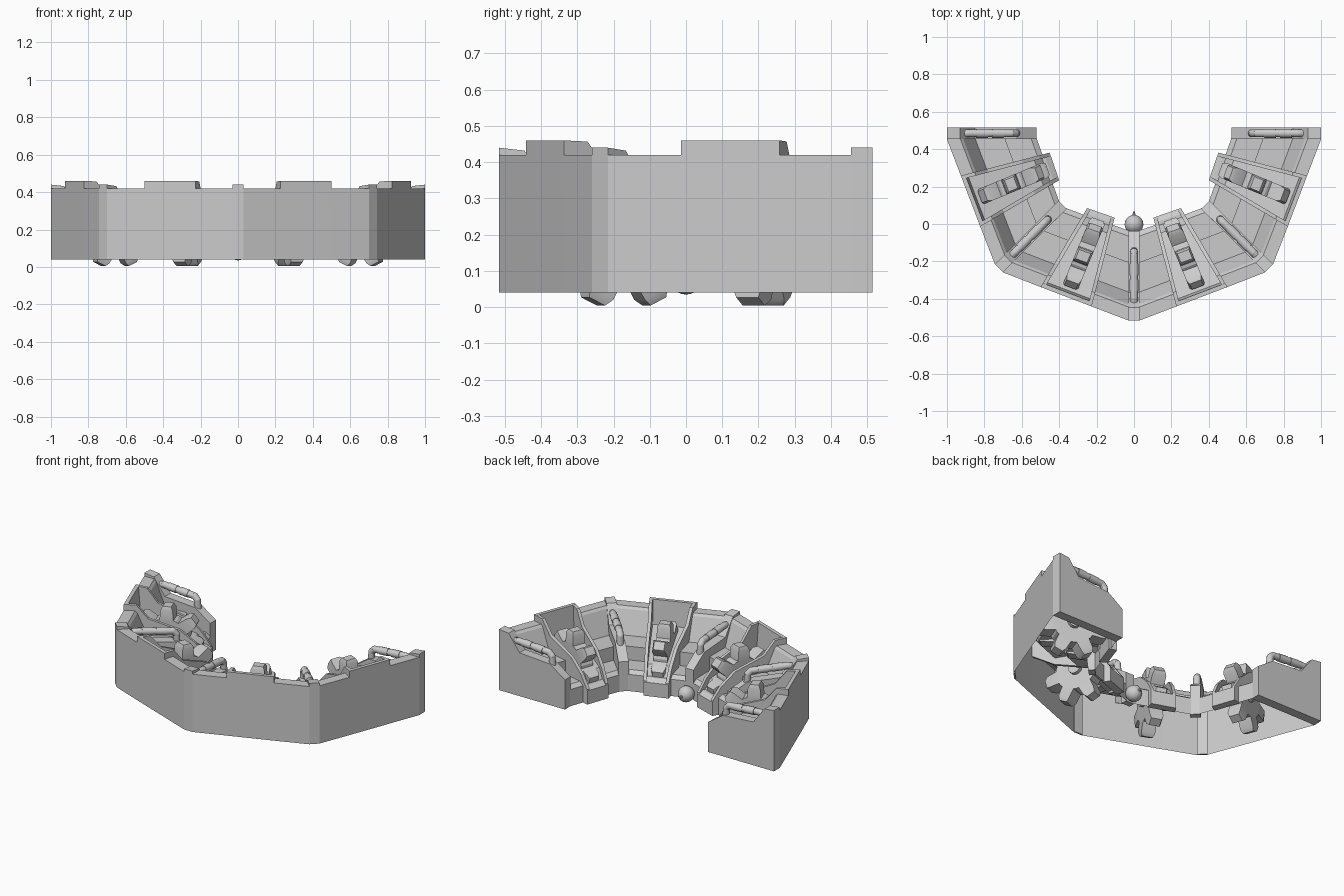
import bpy, bmesh, math
from mathutils import Matrix, Vector

if "Cube" in bpy.data.objects:
    bpy.data.objects.remove(bpy.data.objects["Cube"])

TAN = math.tan(math.radians(22.5))
A = math.cos(math.radians(22.5))          # apothem factor of the octagon
WALL = 0.9354                             # distance of the flat outer walls
CENTRE = Vector((0, 0.485, 0))


def frame(deg):
    # local -y points outwards from the centre of the half octagon
    return Matrix.Translation(CENTRE) @ Matrix.Rotation(math.radians(deg), 4, 'Z')


def finish(name, bm, deg, smooth=None):
    bmesh.ops.recalc_face_normals(bm, faces=bm.faces[:])
    bm.transform(frame(deg))
    # the two 45 degree corners stand out slightly further than the others
    for v in bm.verts:
        d = v.co - CENTRE
        d.z = 0
        ang = abs(math.degrees(math.atan2(d.x, -d.y)))
        v.co += d.normalized() * 0.022 * max(0, 1 - abs(ang - 45) / 45)
    me = bpy.data.meshes.new(name)
    bm.to_mesh(me)
    bm.free()
    ob = bpy.data.objects.new(name, me)
    bpy.context.collection.objects.link(ob)
    if smooth:
        bpy.ops.object.select_all(action='DESELECT')
        ob.select_set(True)
        bpy.context.view_layer.objects.active = ob
        bpy.ops.object.shade_smooth_by_angle(angle=math.radians(smooth))
    return ob


def sweep(name, pts, u0, u1, deg, closed=True):
    # radial (distance, height) profile stretched between two side curves
    bm = bmesh.new()
    a = [bm.verts.new((u0(v), -v, z)) for v, z in pts]
    b = [bm.verts.new((u1(v), -v, z)) for v, z in pts]
    n = len(pts)
    for i in range(n if closed else n - 1):
        j = (i + 1) % n
        bm.faces.new((a[i], a[j], b[j], b[i]))
    if closed:
        bm.faces.new(a)
        bm.faces.new(b[::-1])
    return finish(name, bm, deg)


def cylinder(bm, p, q, r, n=12):
    d = Vector(q) - Vector(p)
    m = Matrix.Translation((Vector(p) + Vector(q)) / 2) @ d.to_track_quat('Z', 'Y').to_matrix().to_4x4()
    bmesh.ops.create_cone(bm, cap_ends=True, segments=n, radius1=r, radius2=r,
                          depth=d.length, matrix=m)


def edge(v):
    # half width of the gear trough
    return 0.144 + (v - WALL) * 0.14


def gear(deg):
    bm = bmesh.new()
    vc, zc, w = 0.70, 0.206, 0.042
    cylinder(bm, (-w, -vc, zc), (w, -vc, zc), 0.135, 14)
    cylinder(bm, (-0.065, -vc, zc), (0.065, -vc, zc), 0.04, 12)
    # seven tapered teeth, one pointing straight up
    for k in range(7):
        t = math.pi / 2 + math.tau * k / 7
        rad, tan = Vector((0, math.cos(t), math.sin(t))), Vector((0, -math.sin(t), math.cos(t)))
        rows = []
        for r, h, x in ((0.11, 0.043, w), (0.188, 0.038, w), (0.211, 0.026, w - 0.01)):
            rows.append([bm.verts.new(Vector((sx * x, -vc, zc)) + rad * r + tan * (st * h))
                         for sx, st in ((-1, -1), (1, -1), (1, 1), (-1, 1))])
        for lo, hi in zip(rows, rows[1:]):
            for i in range(4):
                bm.faces.new((lo[i], lo[(i + 1) % 4], hi[(i + 1) % 4], hi[i]))
        bm.faces.new(rows[0][::-1])
        bm.faces.new(rows[-1])
    finish("gear", bm, deg, 25)


def rail(deg):
    bm = bmesh.new()
    path = [(0.92, 0.375), (0.88, 0.385), (0.655, 0.37), (0.635, 0.35), (0.63, 0.29)]
    path = [(0, -v, z) for v, z in path]
    for p, q in zip(path, path[1:]):
        cylinder(bm, p, q, 0.021)
    for p in path[1:-1]:
        bmesh.ops.create_uvsphere(bm, u_segments=12, v_segments=8, radius=0.021,
                                  matrix=Matrix.Translation(p))
    # sleeves on the handrail
    for t in (0.3, 0.68):
        p, q = Vector(path[1]), Vector(path[2])
        cylinder(bm, p.lerp(q, t - 0.14), p.lerp(q, t + 0.14), 0.024)
    finish("handrail", bm, deg, 40)


# stepped bays between posts and troughs
steps = [(WALL, .04), (WALL, .42), (.94 * A, .42), (.925 * A, .405), (.86 * A, .26), (.70 * A, .26),
         (.70 * A, .17), (.56 * A, .17), (.53 * A, .15), (.53 * A, .04)]
# trough side walls, outer wall running into the floor, and inner block
side = [(WALL, .30), (WALL, .46), (.86, .457), (.79, .37), (.60, .30), (.51, .22), (.455, .14),
        (.455, .04), (.48, .04), (.51, .14), (.80, .22)]
pan = [(WALL, .04), (WALL, .46), (.912, .46), (.90, .30), (.54, .21), (.47, .11)]
block = [(.50, .04), (.50, .15), (.48, .15), (.45, .13), (.45, .04)]

for deg in (-67.5, -22.5, 22.5, 67.5):
    for s in (-1, 1):
        sweep("stepped_bay", steps, lambda v: s * edge(v), lambda v: s * min(v * TAN, 0.355), deg, False)
        sweep("trough_side", side, lambda v: s * edge(v), lambda v: s * (edge(v) - 0.02), deg)
    sweep("trough_wall_and_floor", pan, lambda v: -edge(v), edge, deg, False)
    sweep("trough_inner_block", block, lambda v: -edge(v), edge, deg)
    gear(deg)

# dividing posts and the solid end walls
top = [(1, .04), (1, .44), (.93, .432), (.85, .325), (.63, .31), (.52, .235), (.52, .04)]
under = [(.56, .04), (.57, .14), (.68, .16), (.72, .24), (.84, .25), (.93, .36), (.99, .36), (.99, .04)]
for deg in (-90, -45, 0, 45, 90):
    solid = abs(deg) == 90
    sweep("end_wall" if solid else "dividing_post", top if solid else top + under,
          lambda v: -0.03, lambda v: 0.03, deg)
    rail(deg)

# ball with a small pin on the inner end of the middle post
bm = bmesh.new()
bmesh.ops.create_uvsphere(bm, u_segments=20, v_segments=12, radius=0.05,
                          matrix=Matrix.Translation((0, -0.485, 0.085)))
bmesh.ops.create_cone(bm, cap_ends=True, segments=8, radius1=0.012, radius2=0.002, depth=0.03,
                      matrix=Matrix.Translation((0, -0.43, 0.085)) @ Matrix.Rotation(-math.pi / 2, 4, 'X'))
finish("ball", bm, 0, 40)
